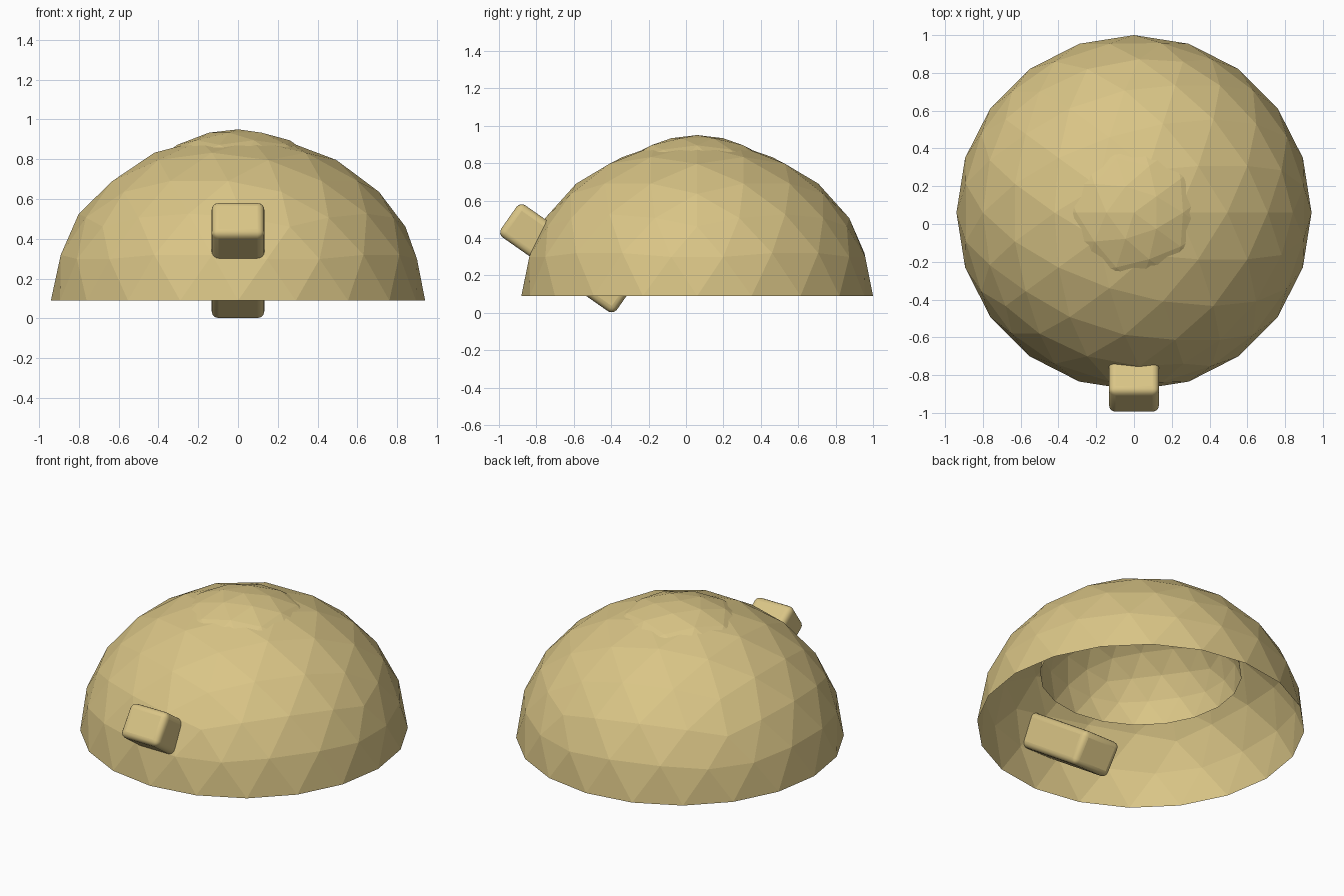
import bpy, bmesh, math

if "Cube" in bpy.data.objects:
    bpy.data.objects.remove(bpy.data.objects["Cube"])

tan = bpy.data.materials.new("tan")
tan.diffuse_color = (0.70, 0.56, 0.24, 1)
tan.use_nodes = True
tan.node_tree.nodes["Principled BSDF"].inputs["Base Color"].default_value = tan.diffuse_color


def half_dome(name, radius, height, base_z, turn):
    # upper half of a three-level icosphere, cut along its equator ring
    bpy.ops.mesh.primitive_ico_sphere_add(subdivisions=3, radius=1)
    ob = bpy.context.object
    ob.name = name
    bm = bmesh.new()
    bm.from_mesh(ob.data)
    bmesh.ops.delete(bm, geom=[v for v in bm.verts if v.co.z < -0.02], context='VERTS')
    bm.to_mesh(ob.data)
    bm.free()
    ob.scale = (radius, radius, height)
    ob.rotation_euler.z = turn
    ob.location = (0, 0.06, base_z)
    bpy.ops.object.transform_apply(location=True, rotation=True, scale=True)
    bpy.ops.object.shade_flat()
    ob.data.materials.append(tan)
    return ob


# Open outer shell and the smaller inner shell that pokes through its crown
half_dome("outer_shell", 0.94, 0.83, 0.09, 0)
half_dome("inner_shell", 0.58, 0.52, 0.43, math.pi)

# Rounded bar slanting down through the front wall
bpy.ops.mesh.primitive_cube_add(size=1, location=(0, -0.638, 0.291))
bar = bpy.context.object
bar.name = "slanted_bar"
bar.scale = (0.265, 0.755, 0.21)
bar.rotation_euler.x = math.radians(-35)
bpy.ops.object.transform_apply(location=False, rotation=False, scale=True)
bevel = bar.modifiers.new("rounding", 'BEVEL')
bevel.width = 0.035
bevel.segments = 4
bpy.ops.object.shade_smooth_by_angle(angle=math.radians(35))
bar.data.materials.append(tan)
